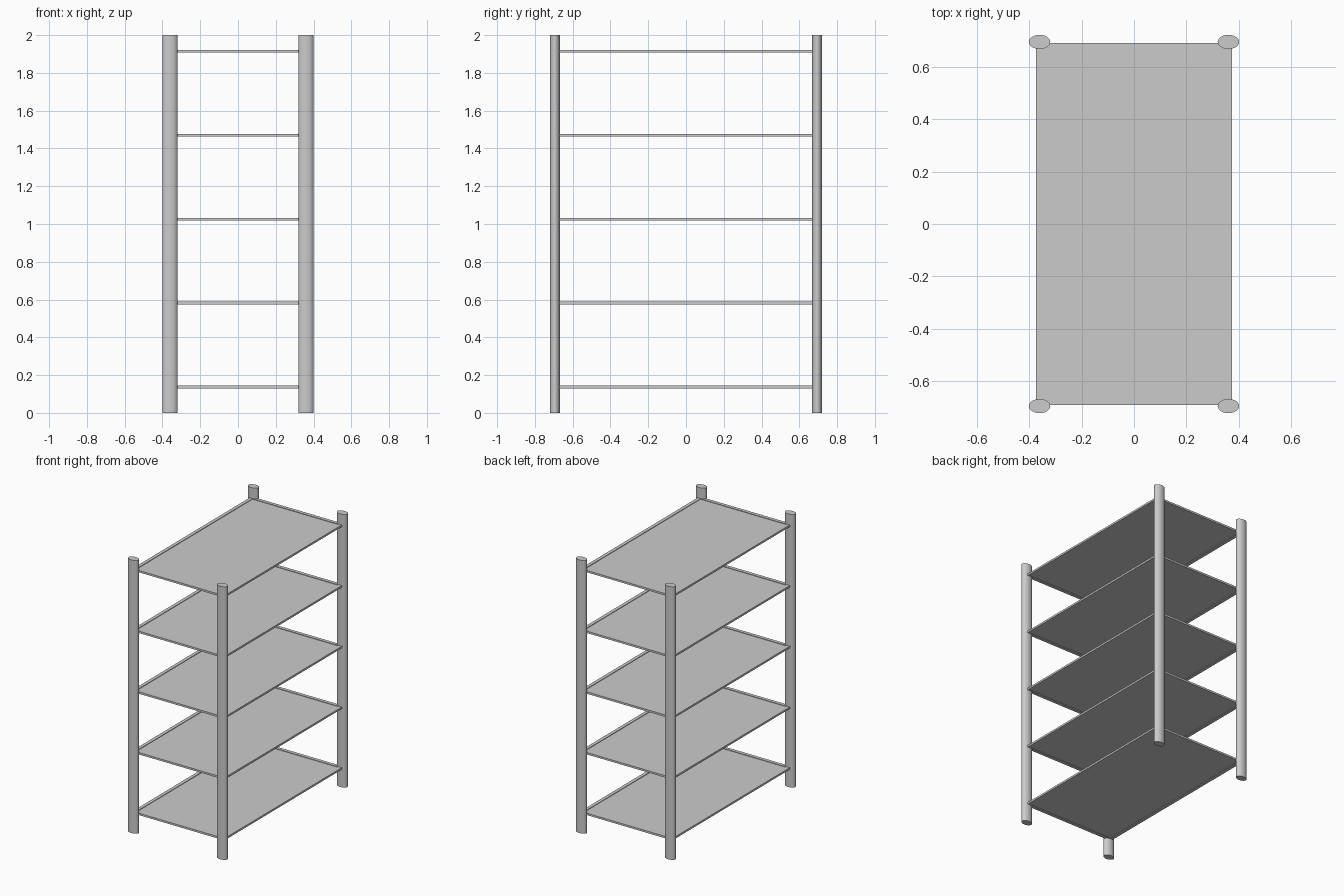
import bpy, bmesh

old = bpy.data.objects.get("Cube")
if old:
    bpy.data.objects.remove(old, do_unlink=True)

grey = bpy.data.materials.new("light_grey")
grey.use_nodes = True
colour = (0.6, 0.6, 0.6, 1)
grey.diffuse_color = colour
grey.node_tree.nodes["Principled BSDF"].inputs["Base Color"].default_value = colour


def add_object(name, bm, location):
    mesh = bpy.data.meshes.new(name)
    bm.to_mesh(mesh)
    bm.free()
    mesh.materials.append(grey)
    obj = bpy.data.objects.new(name, mesh)
    obj.location = location
    bpy.context.collection.objects.link(obj)
    return obj


# Oval corner posts
HEIGHT = 2
for x, side in ((-0.36, "right"), (0.36, "left")):
    for y, end in ((-0.694, "front"), (0.694, "back")):
        bm = bmesh.new()
        bmesh.ops.create_cone(bm, cap_ends=True, segments=24, radius1=1, radius2=1, depth=HEIGHT)
        bmesh.ops.scale(bm, vec=(0.041, 0.027, 1), verts=bm.verts)
        post = add_object(f"post_{end}_{side}", bm, (x, y, HEIGHT / 2))
        bpy.context.view_layer.objects.active = post
        post.select_set(True)
        bpy.ops.object.shade_smooth_by_angle(angle=0.6)
        post.select_set(False)

# Thin shelves, with a panel recessed inside a rim on both faces
for i in range(5):
    bm = bmesh.new()
    bmesh.ops.create_cube(bm, size=1)
    bmesh.ops.scale(bm, vec=(0.746, 1.38, 0.014), verts=bm.verts)
    bm.normal_update()
    faces = [f for f in bm.faces if abs(f.normal.z) > 0.9]
    bmesh.ops.inset_individual(bm, faces=faces, thickness=0.035)
    bmesh.ops.inset_individual(bm, faces=faces, thickness=0, depth=-0.004)
    add_object(f"shelf_{i + 1}", bm, (0, 0, 0.137 + 0.4445 * i))
